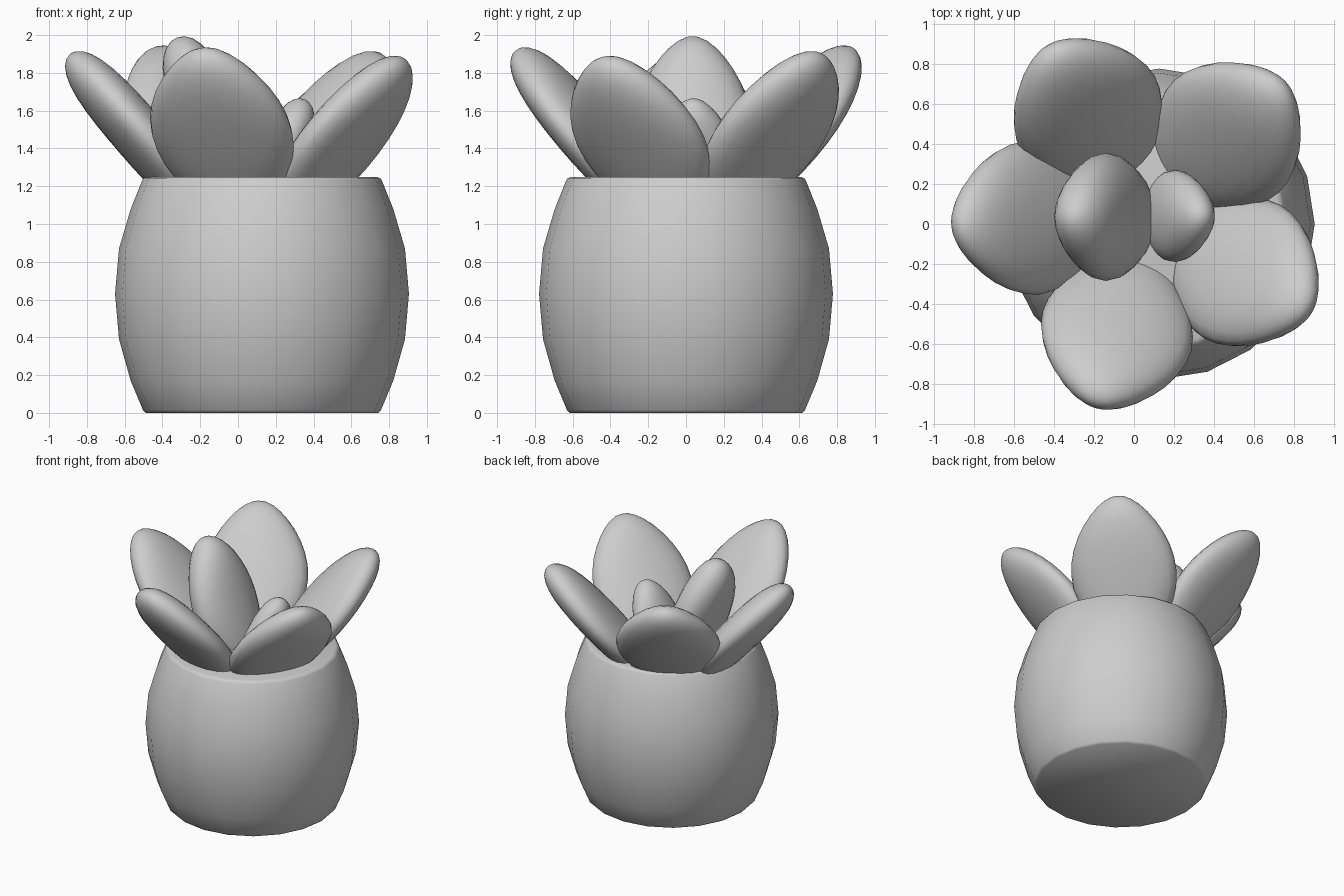
import bpy, bmesh
from math import radians, sin, cos, pi
from mathutils import Matrix, Vector

cube = bpy.data.objects.get("Cube")
if cube:
    bpy.data.objects.remove(cube, do_unlink=True)

COLOUR = (0.61, 0.61, 0.61, 1)
grey = bpy.data.materials.new("plain_grey")
grey.use_nodes = True
grey.diffuse_color = COLOUR
grey.node_tree.nodes["Principled BSDF"].inputs["Base Color"].default_value = COLOUR


def finish(name, bm, angle):
    bmesh.ops.recalc_face_normals(bm, faces=bm.faces)
    mesh = bpy.data.meshes.new(name)
    bm.to_mesh(mesh)
    bm.free()
    mesh.materials.append(grey)
    obj = bpy.data.objects.new(name, mesh)
    bpy.context.collection.objects.link(obj)
    bpy.ops.object.select_all(action='DESELECT')
    obj.select_set(True)
    bpy.context.view_layer.objects.active = obj
    bpy.ops.object.shade_smooth_by_angle(angle=radians(angle))
    return obj


def lathe(name, profile, centre, sides=20):
    """Revolve (radius, height) points; the open ends are capped flat."""
    bm = bmesh.new()
    rings = [[bm.verts.new((centre + r * cos(2 * pi * i / sides),
                            r * sin(2 * pi * i / sides), z))
              for i in range(sides)] for r, z in profile]
    for low, high in zip(rings, rings[1:]):
        for i in range(sides):
            j = (i + 1) % sides
            bm.faces.new((low[i], low[j], high[j], high[i]))
    bm.faces.new(rings[0])
    bm.faces.new(rings[-1])
    return finish(name, bm, 50)


def leaf(name, centre, azimuth, tilt, width, thick, length):
    """Plump ellipsoid, pointed across its width and blunt in thickness."""
    bm = bmesh.new()
    bmesh.ops.create_uvsphere(bm, u_segments=24, v_segments=18, radius=1)
    for v in bm.verts:
        v.co.x *= 1 - 0.24 * v.co.z ** 2
        v.co.y *= 1 + 0.35 * v.co.z ** 2
    a, t = radians(azimuth), radians(tilt)
    along = Vector((cos(a) * sin(t), sin(a) * sin(t), cos(t)))
    across = Vector((-sin(a), cos(a), 0))
    turn = Matrix((across, along.cross(across), along)).transposed().to_4x4()
    bm.transform(Matrix.Translation(centre) @ turn
                 @ Matrix.Diagonal((width, thick, length, 1)))
    return finish(name, bm, 180)


# Barrel pot, filled flush with its softened rim
lathe("pot", [(0.615, 0), (0.63, 0.015), (0.695, 0.17), (0.757, 0.39), (0.778, 0.63),
              (0.757, 0.87), (0.695, 1.08), (0.635, 1.23), (0.626, 1.243),
              (0.605, 1.25)], 0.127)

# Ring of five outer leaves
outer = {
    "left_side": ((0.545, -0.24, 1.44), 330),
    "front": ((-0.085, -0.535, 1.485), 255),
    "right_side": ((-0.515, 0.03, 1.465), 186),
    "back_right": ((-0.23, 0.55, 1.495), 120),
    "back_left": ((0.465, 0.44, 1.465), 43),
}
for side, (centre, azimuth) in outer.items():
    leaf("outer_leaf_" + side, centre, azimuth, 41, 0.385, 0.14, 0.575)

# Two upright inner leaves
leaf("inner_leaf_tall", (-0.14, 0.035, 1.49), 180, 20, 0.32, 0.165, 0.53)
leaf("inner_leaf_short", (0.205, 0.04, 1.31), 0, 23, 0.23, 0.12, 0.38)
